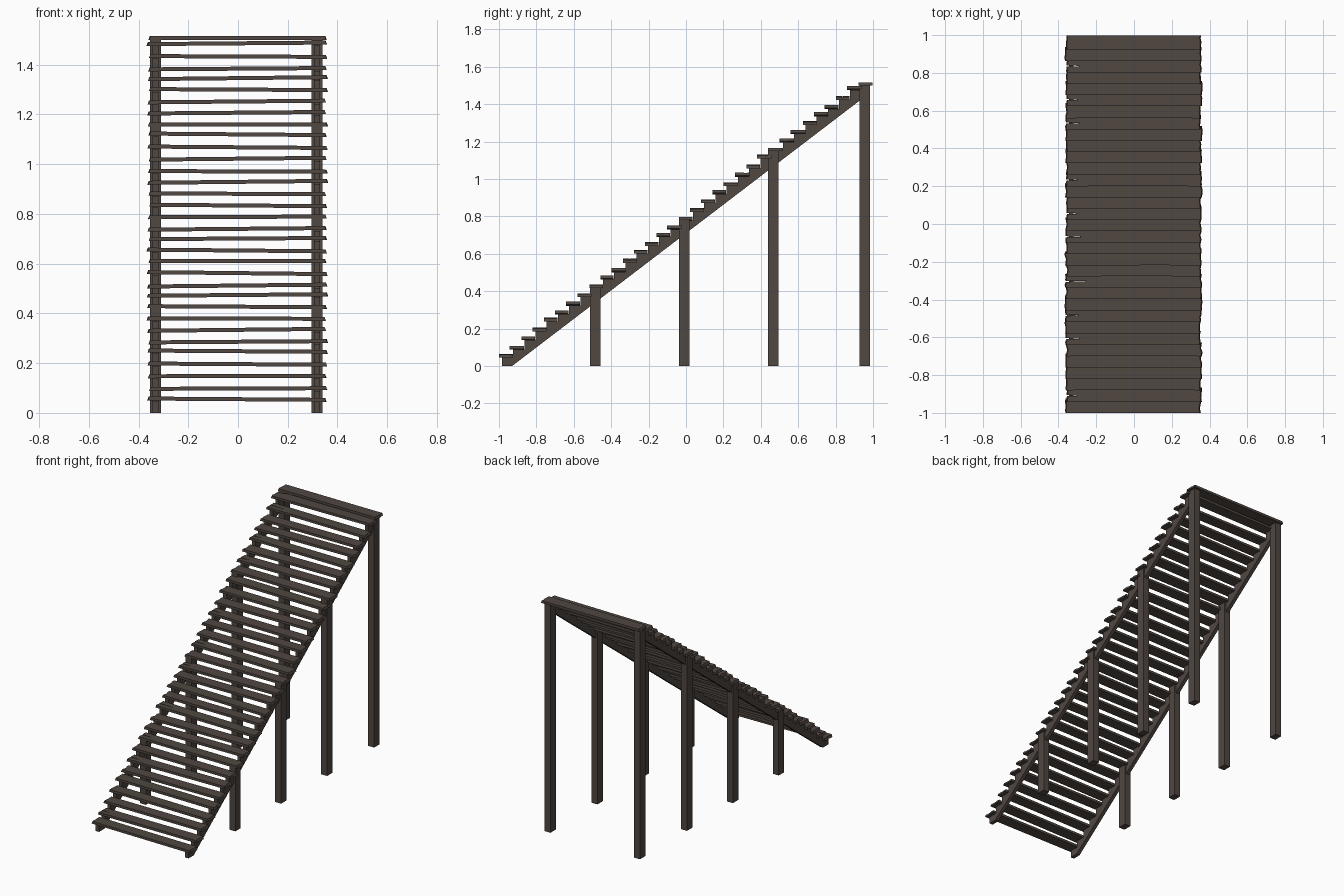
import bpy, bmesh, random

if "Cube" in bpy.data.objects:
    bpy.data.objects.remove(bpy.data.objects["Cube"])
random.seed(4)

wood = bpy.data.materials.new("dark brown wood")
wood.diffuse_color = (0.080, 0.063, 0.053, 1)
wood.use_nodes = True
wood.node_tree.nodes["Principled BSDF"].inputs["Base Color"].default_value = wood.diffuse_color

STEP, DEPTH, THICK = 0.0601, 0.075, 0.016
SIDES = {"left": -0.332, "right": 0.318}
# tread centre heights, slightly uneven
HEIGHTS = [0.055, 0.098, 0.148, 0.196, 0.248, 0.286, 0.334, 0.379, 0.427, 0.474, 0.512,
           0.562, 0.611, 0.653, 0.701, 0.740, 0.788, 0.834, 0.881, 0.929, 0.971, 1.022,
           1.068, 1.120, 1.159, 1.207, 1.252, 1.300, 1.346, 1.384, 1.433, 1.486, 1.508]
CRACKED = {1, 6, 8, 11, 15, 17, 20, 25, 27, 30}


def make(name, bm):
    bmesh.ops.recalc_face_normals(bm, faces=bm.faces)
    me = bpy.data.meshes.new(name)
    bm.to_mesh(me)
    bm.free()
    me.materials.append(wood)
    ob = bpy.data.objects.new(name, me)
    bpy.context.collection.objects.link(ob)
    return ob


def prism(bm, bottom, top):
    """Close two matching loops of points into a solid."""
    a = [bm.verts.new(p) for p in bottom]
    b = [bm.verts.new(p) for p in top]
    n = len(a)
    bm.faces.new(a[::-1])
    bm.faces.new(b)
    for i in range(n):
        j = (i + 1) % n
        bm.faces.new((a[i], a[j], b[j], b[i]))


# treads: rough planks with ragged ends, some split at the left end
def tread(i):
    r = random.uniform
    y0 = -1 + STEP * i
    y1 = y0 + DEPTH
    if 0 < i < 32:
        y0 += r(-0.003, 0.002)
        y1 += r(-0.003, 0.002)
    left, right = -0.358 + r(-.004, .004), 0.354 + r(-.004, .004)
    outline = [(left, y0), (-0.1, y0 + r(0, .001)), (0.15, y0 + r(0, .001)), (right, y0)]
    outline += [(right + r(-.005, .003), y0 + DEPTH * f) for f in (.3, .55, .8)]
    outline += [(right, y1), (0.15, y1 - r(0, .001)), (-0.1, y1 - r(0, .001)), (left, y1)]
    outline.append((left + r(-.004, .003), y0 + DEPTH * .75))
    if i in CRACKED:
        c = y0 + DEPTH * .45
        outline += [(left, c + .003), (left + r(.06, .12), c), (left + .002, c - .003)]
    else:
        outline.append((left + r(-.003, .006), y0 + DEPTH * .45))
    outline.append((left + r(-.004, .003), y0 + DEPTH * .2))
    tilt = r(-.004, .004) if i < 32 else 0
    h = THICK / 2
    z = lambda x: HEIGHTS[i] + tilt * x / .36
    bm = bmesh.new()
    prism(bm, [(x * 1.008, y, z(x) - h) for x, y in outline],
              [(x * 0.992, y, z(x) + h) for x, y in outline])
    make(f"tread_{i + 1:02d}", bm)


for i in range(len(HEIGHTS)):
    tread(i)

# stringers: sawtooth boards under the treads
profile = [(-0.93, 0.0), (-0.985, 0.0)]
for i, z in enumerate(HEIGHTS):
    y = -0.985 + STEP * i
    z -= THICK / 2 + .001
    end = 0.965 if i == 32 else y + STEP
    profile += [(y, z), (end, z)]
profile.append((0.965, 1.447))
for side, x in SIDES.items():
    bm = bmesh.new()
    prism(bm, [(x - .012, y, z) for y, z in profile], [(x + .012, y, z) for y, z in profile])
    make(side + "_stringer", bm)

# posts: four on each side, each carrying every eighth tread
for side, x in SIDES.items():
    for n, (y, i) in enumerate(((-.485, 8), (-.01, 16), (.467, 24), (.955, 32))):
        base = [(x - .0215, y - .028), (x + .0215, y - .028),
                (x + .0215, y + .028), (x - .0215, y + .028)]
        top = HEIGHTS[i] - THICK / 2 + .002
        bm = bmesh.new()
        prism(bm, [(*p, 0) for p in base], [(*p, top) for p in base])
        make(f"{side}_post_{n + 1}", bm)
